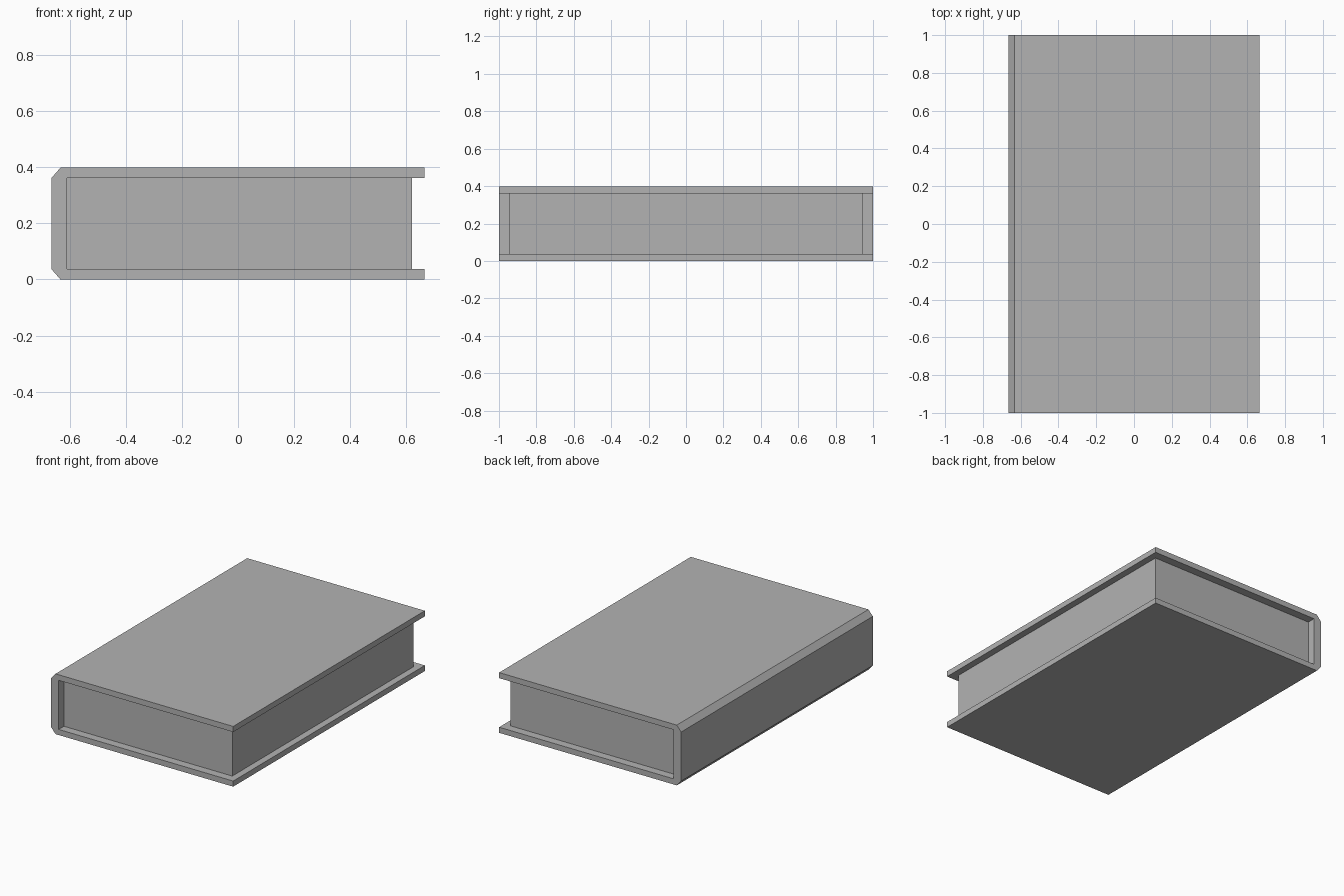
import bpy
import bmesh

cube = bpy.data.objects.get("Cube")
if cube:
    bpy.data.objects.remove(cube, do_unlink=True)

grey = bpy.data.materials.new("plain grey")
grey.use_nodes = True
grey.diffuse_color = (0.45, 0.45, 0.45, 1)
grey.node_tree.nodes["Principled BSDF"].inputs["Base Color"].default_value = grey.diffuse_color


def extrude_profile(name, profile, half_length):
    """Sweep an x-z outline along y, centred on y = 0."""
    bm = bmesh.new()
    face = bm.faces.new([bm.verts.new((x, -half_length, z)) for x, z in profile])
    swept = bmesh.ops.extrude_face_region(bm, geom=[face])["geom"]
    moved = [v for v in swept if isinstance(v, bmesh.types.BMVert)]
    bmesh.ops.translate(bm, verts=moved, vec=(0, 2 * half_length, 0))
    bmesh.ops.recalc_face_normals(bm, faces=bm.faces)
    mesh = bpy.data.meshes.new(name)
    bm.to_mesh(mesh)
    bm.free()
    mesh.materials.append(grey)
    obj = bpy.data.objects.new(name, mesh)
    bpy.context.collection.objects.link(obj)
    return obj


HEIGHT = 0.398
BOARD = 0.037
EDGE = 0.665
SPINE = -0.61

# Cover: two boards joined by a spine with bevelled outer corners
lower = [(SPINE, BOARD), (EDGE, BOARD), (EDGE, 0), (-0.633, 0), (-EDGE, BOARD)]
upper = [(x, HEIGHT - z) for x, z in reversed(lower)]
extrude_profile("cover", lower + upper, 1.0)

# Page block, set back from the three open edges
top = HEIGHT - BOARD
pages = [(SPINE, BOARD), (0.62, BOARD), (0.62, top), (SPINE, top)]
extrude_profile("page_block", pages, 0.945)
